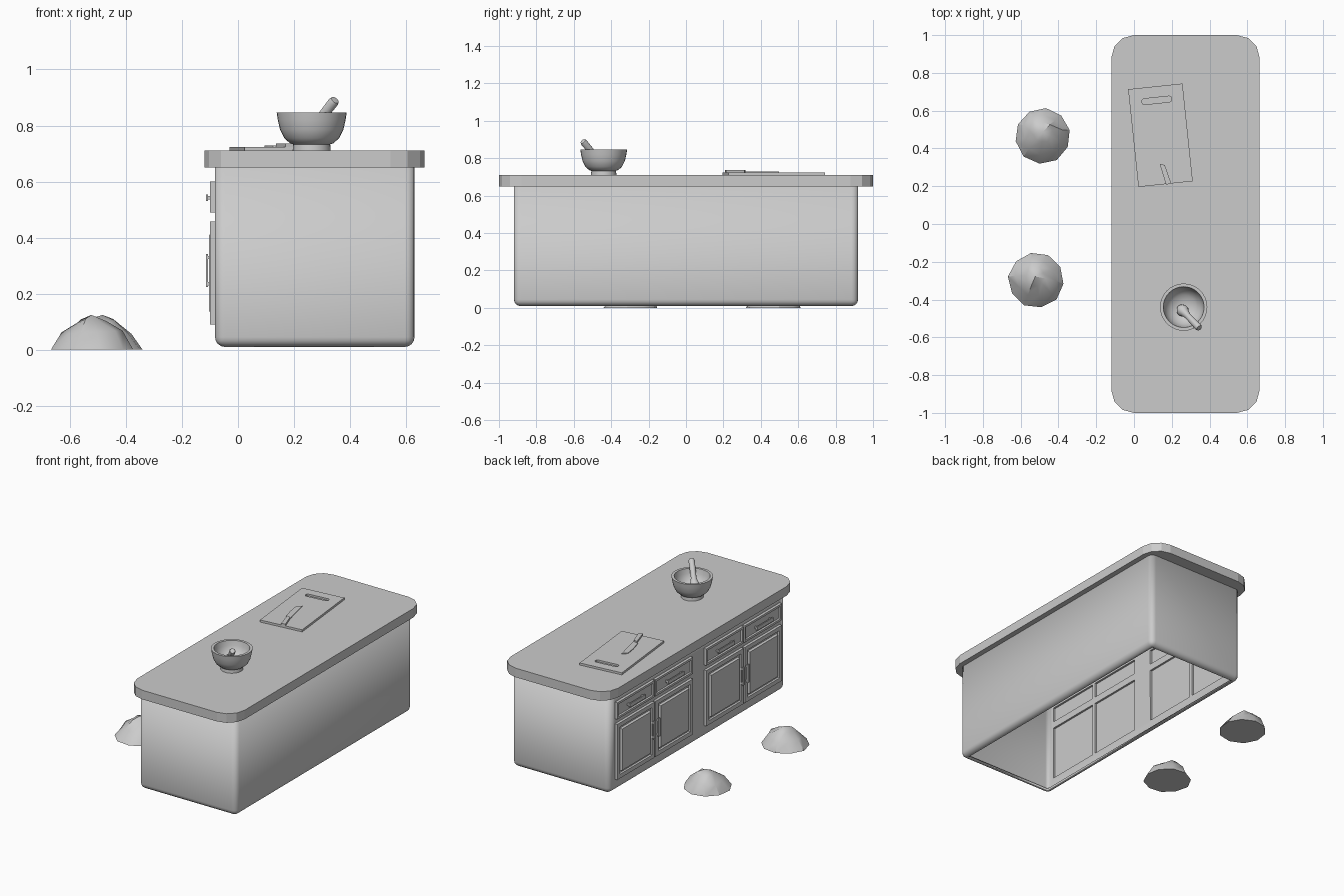
import bpy, bmesh, math, random
from mathutils import Matrix, Vector

if "Cube" in bpy.data.objects:
    bpy.data.objects.remove(bpy.data.objects["Cube"])

random.seed(4)


def add_object(name, bm, smooth=False):
    bmesh.ops.recalc_face_normals(bm, faces=bm.faces)
    me = bpy.data.meshes.new(name)
    bm.to_mesh(me)
    bm.free()
    ob = bpy.data.objects.new(name, me)
    bpy.context.collection.objects.link(ob)
    if smooth:
        bpy.ops.object.select_all(action='DESELECT')
        ob.select_set(True)
        bpy.context.view_layer.objects.active = ob
        bpy.ops.object.shade_smooth_by_angle(angle=math.radians(35))
    return ob


def add_box(bm, lo, hi):
    lo, hi = Vector(lo), Vector(hi)
    m = Matrix.Translation((lo + hi) / 2) @ Matrix.Diagonal(hi - lo).to_4x4()
    return bmesh.ops.create_cube(bm, size=1, matrix=m)['verts']


def upright_edges(bm):
    return [e for e in bm.edges if abs(e.verts[0].co.z - e.verts[1].co.z) > 0.01]


def lathe(name, profile, steps, matrix=Matrix()):
    bm = bmesh.new()
    vs = [bm.verts.new((r, 0, z)) for r, z in profile]
    es = [bm.edges.new(p) for p in zip(vs, vs[1:])]
    bmesh.ops.spin(bm, geom=vs + es, cent=(0, 0, 0), axis=(0, 0, 1),
                   angle=2 * math.pi, steps=steps)
    bmesh.ops.remove_doubles(bm, verts=bm.verts, dist=1e-5)
    bmesh.ops.transform(bm, matrix=matrix, verts=bm.verts)
    return add_object(name, bm, True)


def prism(name, outline, z0, z1):
    bm = bmesh.new()
    f = bm.faces.new([bm.verts.new((x, y, z0)) for x, y in outline])
    new = bmesh.ops.extrude_face_region(bm, geom=[f])['geom']
    bmesh.ops.translate(bm, vec=(0, 0, z1 - z0),
                        verts=[v for v in new if isinstance(v, bmesh.types.BMVert)])
    return add_object(name, bm)


# Countertop with rounded corners
bm = bmesh.new()
add_box(bm, (-0.12, -1, 0.65), (0.665, 1, 0.71))
bmesh.ops.bevel(bm, geom=upright_edges(bm), offset=0.12, segments=3,
                profile=0.5, affect='EDGES')
add_object("countertop", bm)

# Cabinet shell, open underneath
bm = bmesh.new()
add_box(bm, (-0.082, -0.92, 0.01), (0.63, 0.92, 0.652))
low = [e for e in bm.edges if all(v.co.z < 0.1 for v in e.verts)]
bmesh.ops.bevel(bm, geom=upright_edges(bm) + low, offset=0.035, segments=4,
                profile=0.5, affect='EDGES')
bmesh.ops.delete(bm, geom=[f for f in bm.faces if f.calc_area() > 0.5
                           and abs(f.normal.z) > 0.99], context='FACES')
cabinet = add_object("cabinet_body", bm, True)
wall = cabinet.modifiers.new("wall", 'SOLIDIFY')
wall.thickness, wall.offset = 0.015, -1

cut = bmesh.new()


# Doors and drawers: framed panels on the -x side
def front_panel(name, y0, y1, z0, z1, insets):
    bm = bmesh.new()
    add_box(bm, (-0.1, y0, z0), (-0.08, y1, z1))
    face = min(bm.faces, key=lambda f: f.calc_center_median().x)
    bm.normal_update()
    for thick, depth in insets:
        bmesh.ops.inset_region(bm, faces=[face], thickness=thick, depth=depth)
    add_object(name, bm)
    e = 0.006
    add_box(cut, (-0.15, y0 + e, z0 + e), (-0.04, y1 - e, z1 - e))


def handle(name, y, z, width, height):
    bm = bmesh.new()
    add_box(bm, (-0.115, y - width / 2, z - height / 2),
            (-0.107, y + width / 2, z + height / 2))
    for s in (-1, 1):
        dy, dz = (s * (width / 2 - 0.012), 0) if width > height else (0, s * (height / 2 - 0.012))
        add_box(bm, (-0.109, y + dy - 0.006, z + dz - 0.006),
                (-0.085, y + dy + 0.006, z + dz + 0.006))
    add_object(name, bm)


for side in (-1, 1):
    for leaf in (-1, 1):
        mid = side * 0.465
        y0, y1 = sorted((mid + leaf * 0.006, mid + leaf * 0.395))
        yc = (y0 + y1) / 2
        front_panel("door", y0, y1, 0.09, 0.457,
                    [(0.038, 0), (0.005, -0.01), (0.017, 0), (0.007, 0.014)])
        front_panel("drawer", y0, y1, 0.49, 0.60,
                    [(0.02, 0), (0.004, -0.01)])
        handle("door_handle", mid + leaf * 0.025, 0.282, 0.018, 0.118)
        handle("drawer_handle", yc, 0.542, 0.17, 0.024)

cutter = add_object("front_cutter", cut)
cutter.hide_render = True
cutter.hide_viewport = True
cutter.display_type = 'WIRE'
hole = cabinet.modifiers.new("openings", 'BOOLEAN')
hole.operation, hole.object, hole.solver = 'DIFFERENCE', cutter, 'EXACT'

# Mortar bowl on a foot
lathe("mortar", [(0, 0.71), (0.068, 0.71), (0.066, 0.733), (0.078, 0.737),
                 (0.098, 0.755), (0.113, 0.785), (0.121, 0.82), (0.125, 0.846),
                 (0.108, 0.846), (0.102, 0.815), (0.09, 0.785), (0.065, 0.76),
                 (0.03, 0.748), (0, 0.746)], 32,
      Matrix.Translation((0.263, -0.44, 0)))

# Pestle leaning in the bowl
foot, tip = Vector((0.25, -0.45, 0.768)), Vector((0.347, -0.552, 0.892))
d = tip - foot
n = d.length
lathe("pestle", [(0, -0.018), (0.02, -0.012), (0.031, 0.006), (0.031, 0.022),
                 (0.022, 0.042), (0.017, 0.065), (0.019, n - 0.012),
                 (0.015, n - 0.002), (0, n)], 16,
      Matrix.Translation(foot) @ d.to_track_quat('Z', 'Y').to_matrix().to_4x4())

# Cutting board with a grip slot
turn = Matrix.Translation((0.14, 0.47, 0)) @ Matrix.Rotation(math.radians(6), 4, 'Z')
bm = bmesh.new()
add_box(bm, (-0.1445, -0.26, 0.71), (0.1445, 0.26, 0.724))
board = add_object("cutting_board", bm)
bm = bmesh.new()
add_box(bm, (-0.078, 0.17, 0.712), (0.078, 0.201, 0.75))
bmesh.ops.bevel(bm, geom=upright_edges(bm), offset=0.01, segments=2,
                profile=0.5, affect='EDGES')
slot = add_object("slot_cutter", bm)
slot.hide_render = True
slot.hide_viewport = True
board.matrix_world = slot.matrix_world = turn
m = board.modifiers.new("slot", 'BOOLEAN')
m.operation, m.object, m.solver = 'DIFFERENCE', slot, 'EXACT'

# Knife lying on the board
prism("knife_blade", [(0.122, 0.498), (0.095, 0.47), (0.105, 0.40), (0.125, 0.325),
                      (0.162, 0.316)], 0.723, 0.729)
prism("knife_handle", [(0.136, 0.318), (0.163, 0.312), (0.197, 0.215), (0.17, 0.208)]
      , 0.723, 0.736)


# Low-poly heaps on the floor
def heap(name, x, y, px, py, start):
    bm = bmesh.new()
    rings = []
    for r, z in ((0.148, 0), (0.105, 0.06), (0.052, 0.103)):
        lean = z / 0.125
        ring = []
        for i in range(10):
            a = start + 2 * math.pi * i / 10
            k = r * (random.uniform(0.97, 1.02) if z == 0 else random.uniform(0.88, 1.1))
            dz = random.uniform(-0.008, 0.008) if z else 0
            ring.append(bm.verts.new((x + px * lean + k * math.cos(a),
                                      y + py * lean + k * math.sin(a), z + dz)))
        rings.append(ring)
    top = bm.verts.new((x + px, y + py, 0.124))
    for i in range(10):
        j = (i + 1) % 10
        for a, b in zip(rings, rings[1:]):
            bm.faces.new((a[i], a[j], b[j]))
            bm.faces.new((a[i], b[j], b[i]))
        bm.faces.new((rings[-1][i], rings[-1][j], top))
    bm.faces.new(rings[0][::-1])
    add_object(name, bm, True)


heap("heap_back", -0.483, 0.468, 0, 0.02, 0.2)
heap("heap_front", -0.518, -0.298, -0.005, 0.02, 0.5)
